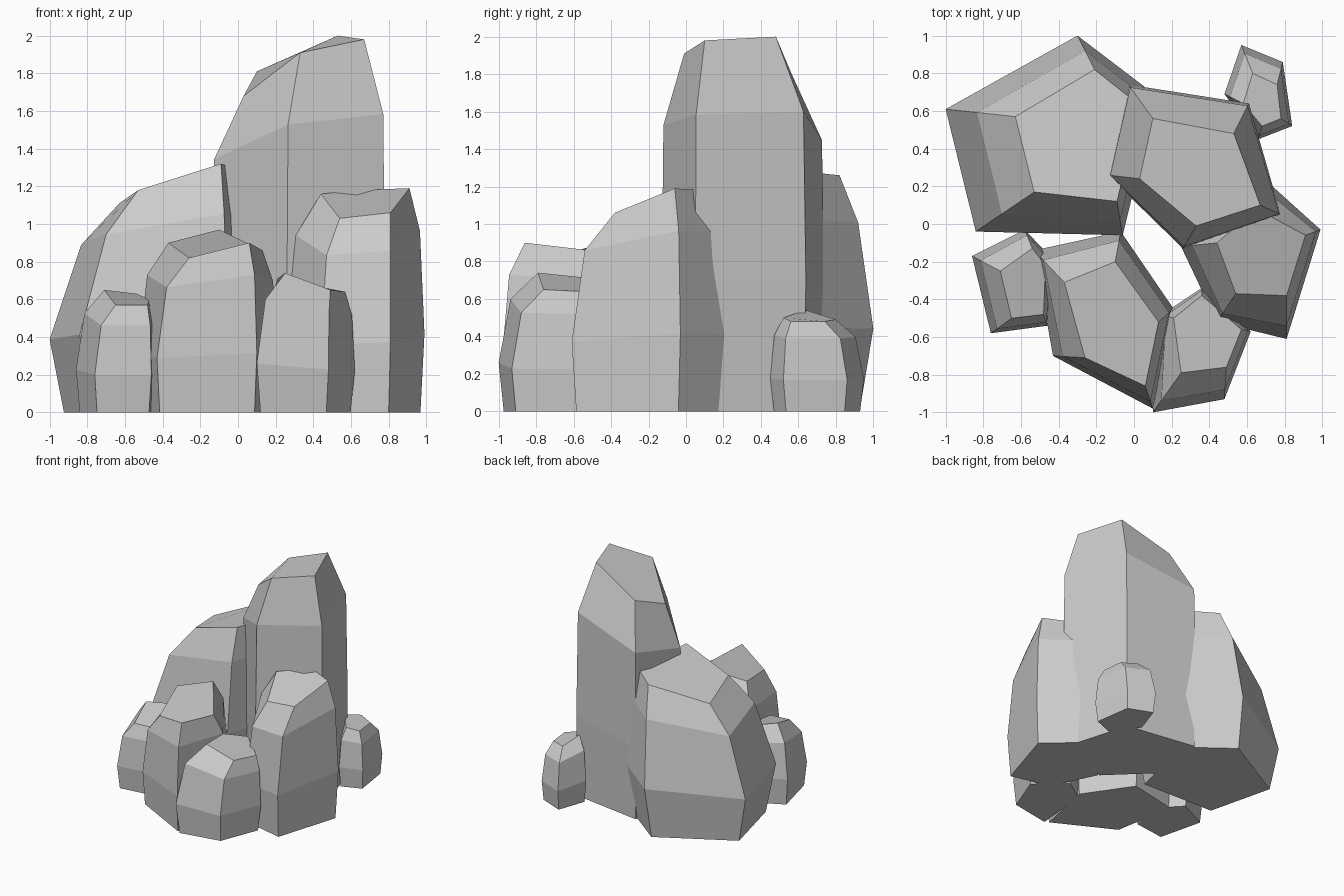
import bpy, bmesh
from mathutils import Vector

if "Cube" in bpy.data.objects:
    bpy.data.objects.remove(bpy.data.objects["Cube"])


def rock(name, girth, crown, heights, foot=0.92, shoulder=0.3, rise=0.81):
    """Faceted boulder: foot, widest ring, shoulder and a tilted crown."""
    girth = [Vector(p) for p in girth]
    crown = [Vector(p) for p in crown]
    mid = sum(girth, Vector((0, 0))) / len(girth)
    rings = [
        ([mid + (p - mid) * foot for p in girth], 0.0),
        (girth, 0.35),
        ([p.lerp(c, shoulder) for p, c in zip(girth, crown)], rise),
        (crown, 1.0),
    ]
    bm = bmesh.new()
    loops = [[bm.verts.new((p.x, p.y, h * f)) for p, h in zip(pts, heights)]
             for pts, f in rings]
    n = len(girth)
    for low, high in zip(loops, loops[1:]):
        for i in range(n):
            j = (i + 1) % n
            bm.faces.new((low[i], low[j], high[j], high[i]))
    bm.faces.new(loops[0][::-1])
    bm.faces.new(loops[-1])
    bmesh.ops.recalc_face_normals(bm, faces=bm.faces)
    mesh = bpy.data.meshes.new(name)
    bm.to_mesh(mesh)
    bm.free()
    bpy.context.collection.objects.link(bpy.data.objects.new(name, mesh))


# Tall spire at the back
rock("tall_rock",
     [(-.14, .26), (.26, -.13), (.78, .05), (.61, .64), (-.03, .74)],
     [(.03, .24), (.33, -.01), (.67, .10), (.53, .48), (.10, .56)],
     [1.68, 1.91, 1.98, 2.0, 1.81], foot=0.97, shoulder=0.08, rise=0.8)

# Broad boulder at the back left
rock("broad_rock",
     [(-1.0, .61), (-.84, -.04), (-.06, -.06), (.12, .68), (-.30, 1.0)],
     [(-.63, .57), (-.53, .17), (-.09, .12), (.03, .63), (-.21, .82)],
     [1.11, 1.18, 1.32, 1.28, 1.26], foot=0.87, shoulder=0.45, rise=0.8)

# Right boulder
rock("right_rock",
     [(.25, -.12), (.44, -.52), (.81, -.61), (.99, -.03), (.68, .25)],
     [(.44, -.10), (.54, -.37), (.81, -.38), (.91, -.06), (.65, .08)],
     [1.16, 1.03, 1.06, 1.19, 1.18], foot=0.94)

# Front boulder
rock("front_rock",
     [(-.53, -.14), (-.43, -.70), (.10, -.98), (.21, -.45), (-.07, -.04)],
     [(-.37, -.31), (-.26, -.71), (.06, -.86), (.13, -.52), (-.10, -.20)],
     [.90, .82, .90, .86, .97], foot=0.95)

# Small stones around the edge
rock("front_right_stone",
     [(.10, -1.0), (.48, -.93), (.62, -.57), (.36, -.34), (.15, -.48)],
     [(.25, -.79), (.49, -.76), (.57, -.56), (.36, -.38), (.21, -.50)],
     [.74, .65, .64, .68, .71])
rock("front_left_stone",
     [(-.86, -.17), (-.76, -.58), (-.46, -.54), (-.42, -.20), (-.58, -.03)],
     [(-.71, -.25), (-.65, -.50), (-.48, -.48), (-.47, -.22), (-.54, -.13)],
     [.65, .57, .57, .60, .63])
rock("back_right_stone",
     [(.48, .69), (.66, .45), (.84, .52), (.79, .86), (.57, .95)],
     [(.58, .64), (.68, .52), (.78, .56), (.76, .74), (.63, .80)],
     [.54, .50, .48, .48, .49])
